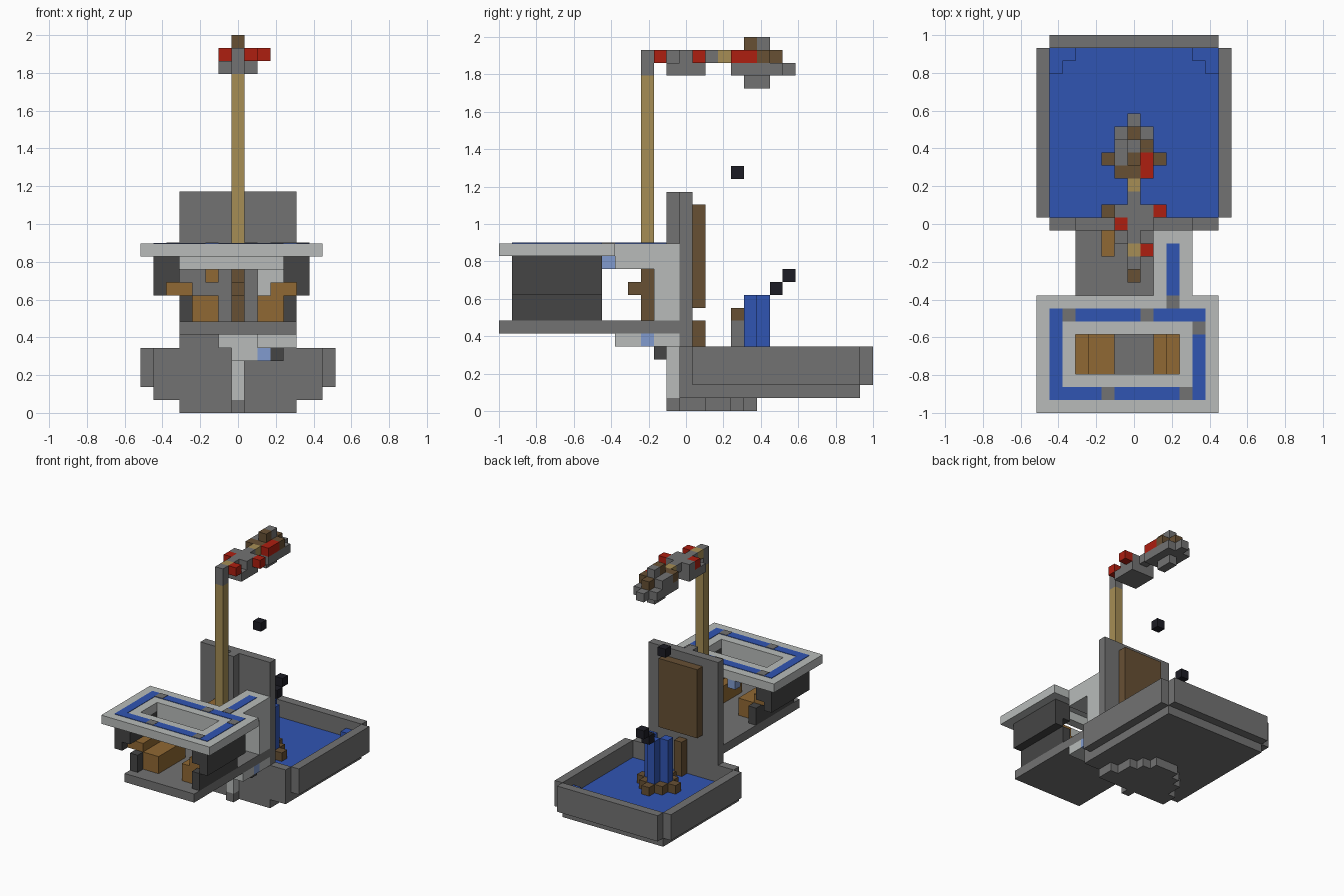
import bpy
import bmesh

if "Cube" in bpy.data.objects:
    bpy.data.objects.remove(bpy.data.objects["Cube"], do_unlink=True)

UNIT = 2 / 29  # edge of one block


def material(name, r, g, b):
    mat = bpy.data.materials.new(name)
    mat.use_nodes = True
    mat.diffuse_color = (r, g, b, 1)
    mat.node_tree.nodes["Principled BSDF"].inputs["Base Color"].default_value = (r, g, b, 1)
    return mat


stone = material("stone grey", .17, .17, .17)
pale = material("pale stone", .48, .5, .49)
dark = material("charcoal", .06, .06, .06)
water = material("water blue", .03, .09, .45)
pale_water = material("pale water", .22, .33, .62)
wood = material("dark wood", .135, .08, .034)
oak = material("warm oak", .28, .14, .033)
tan = material("tan pole", .38, .27, .09)
red = material("red", .42, .013, .005)
black = material("black", .012, .012, .018)


def span(v):
    return v if isinstance(v, tuple) else (v, v)


def blocks(name, mat, *boxes):
    """One object from boxes given as inclusive block ranges (x, y, z)."""
    bm = bmesh.new()
    for x, y, z in boxes:
        (xa, xb), (ya, yb), (za, zb) = span(x), span(y), span(z)
        made = bmesh.ops.create_cube(bm, size=1)["verts"]
        for v in made:
            v.co.x = ((xa + xb) / 2 + v.co.x * (xb - xa + 1)) * UNIT
            v.co.y = ((ya + yb) / 2 + v.co.y * (yb - ya + 1)) * UNIT
            v.co.z = ((za + zb + 1) / 2 + v.co.z * (zb - za + 1)) * UNIT
    mesh = bpy.data.meshes.new(name)
    bm.to_mesh(mesh)
    bm.free()
    mesh.materials.append(mat)
    obj = bpy.data.objects.new(name, mesh)
    bpy.context.collection.objects.link(obj)
    return obj


def ring(outer_x, outer_y, inner_x, inner_y, z):
    """Four boxes forming a rectangular frame."""
    (a, b), (c, d) = outer_x, outer_y
    (e, f), (g, h) = inner_x, inner_y
    return [(outer_x, (c, g - 1), z), (outer_x, (h + 1, d), z),
            ((a, e - 1), inner_y, z), ((f + 1, b), inner_y, z)]


# Pool basin with stepped foot
blocks("basin_floor", stone, ((-6, 6), (0, 13), 1))
blocks("basin_walls", stone, ((-6, 6), 0, (2, 4)), ((-6, 6), 14, (2, 4)),
       *[(s * 7, (1, 13), (2, 4)) for s in (-1, 1)])
blocks("pool_water", water, ((-6, 6), (1, 13), 2))
blocks("corner_water", water, *[(s * x, y, 3) for s in (-1, 1)
                                for x, y in ((6, 13), (5, 13), (6, 12))])
blocks("basin_foot", stone, (0, -1, 0), *[((-w, w), y, 0) for y, w in
       enumerate((4, 4, 3, 3, 2, 1))])

# Upright wall with front rib and back panel
blocks("back_wall", stone, ((-4, 4), 0, (5, 16)))
blocks("wall_rib", stone, (0, -1, (5, 16)))
blocks("front_spout", pale, (0, -1, (1, 4)))
blocks("wall_panel", wood, ((-2, 2), 1, (8, 15)))
blocks("panel_post", wood, (0, 1, (3, 6)))

# Fountain in the pool
blocks("fountain_ring", wood, *[(x, 5 + s * (2 - abs(x)), 3) for x in range(-2, 3)
                                for s in ((-1, 1) if abs(x) < 2 else (1,))])
blocks("fountain_jets", water, (0, 6, (3, 8)), (-1, 5, (3, 8)), (1, 5, (3, 8)))
blocks("fountain_stem", stone, (0, 4, (3, 6)))
blocks("fountain_tap", wood, (0, 4, 7))
blocks("floating_blocks", black, (0, 4, 18), (0, 7, 9), (0, 8, 10))

# Room: floor, side walls and benches
blocks("room_floor", stone, ((-4, 4), (-14, -1), 6))
blocks("side_walls", dark, (-4, (-13, -7), (7, 8)), (4, (-13, -7), (7, 8)),
       (-6, (-13, -7), (7 + 2, 11)), (-5, (-13, -7), (10, 11)),
       (5, (-13, -7), (9, 11)), (4, (-13, -7), (10, 11)))
blocks("benches", oak, ((-3, -2), (-12, -8), (7, 8)), ((2, 3), (-12, -8), (7, 8)),
       ((-5, -4), (-12, -8), 9), ((3, 4), (-12, -8), 9))
blocks("side_shelf", oak, (-2, (-2, -1), 10))

# Roof frame carrying a water channel
blocks("roof_frame", pale, *ring((-7, 6), (-14, -6), (-4, 3), (-11, -9), 12))
blocks("roof_lining", pale, *ring((-5, 4), (-12, -8), (-4, 3), (-11, -9), 11))
blocks("pale_outlet", pale_water, (-2, -6, 11))

# Thin channel plates lie just above the roof
TOP = 12.05
blocks("channel_water", water, *ring((-6, 5), (-13, -7), (-5, 4), (-12, -8), TOP),
       (3, (-5, -2), TOP))
blocks("channel_stones", stone, *[(x, y, TOP + .03) for x, y in
       ((-5, -7), (1, -7), (5, -8), (-2, -13), (4, -13), (3, -6))])

# Aqueduct joining roof to wall, and lower spout
blocks("aqueduct", pale, ((2, 4), (-5, -1), (11, 12)), ((2, 4), (-2, -1), (7, 10)))
blocks("lower_trough", pale, ((-1, 4), (-2, -1), 5), ((2, 4), (-5, -4), 5),
       ((0, 1), -2, 4))
blocks("lower_water", pale_water, ((2, 4), -3, 5), (2, -2, 4))
blocks("lower_weight", dark, (3, -2, 4))

# Tall pole with foot hook
blocks("pole", tan, (0, -3, (11, 25)))
blocks("pole_foot", wood, (0, -3, (7, 10)), (0, -4, 9))
blocks("pole_cap", stone, (0, -3, (26, 27)))

# Flying figure on top
blocks("figure_body", stone, ((-1, 1), (-1, 1), 26), (0, (-1, 2), 27),
       ((-1, 1), 1, 27), (1, 0, 27))
blocks("figure_neck", tan, (0, -2, 27), (0, 3, 27))
blocks("figure_red", red, (1, -2, 27), (-1, 0, 27), (2, 1, 27), (1, (4, 5), 27))
blocks("figure_head", stone, ((-1, 1), (4, 7), 26), (0, 8, 26), (0, (5, 6), 25),
       (0, 6, 28), (-1, (5, 6), 27))
blocks("figure_hair", wood, (0, (4, 7), 27), (-1, 4, 27), (1, 6, 27), (0, 5, 28))
